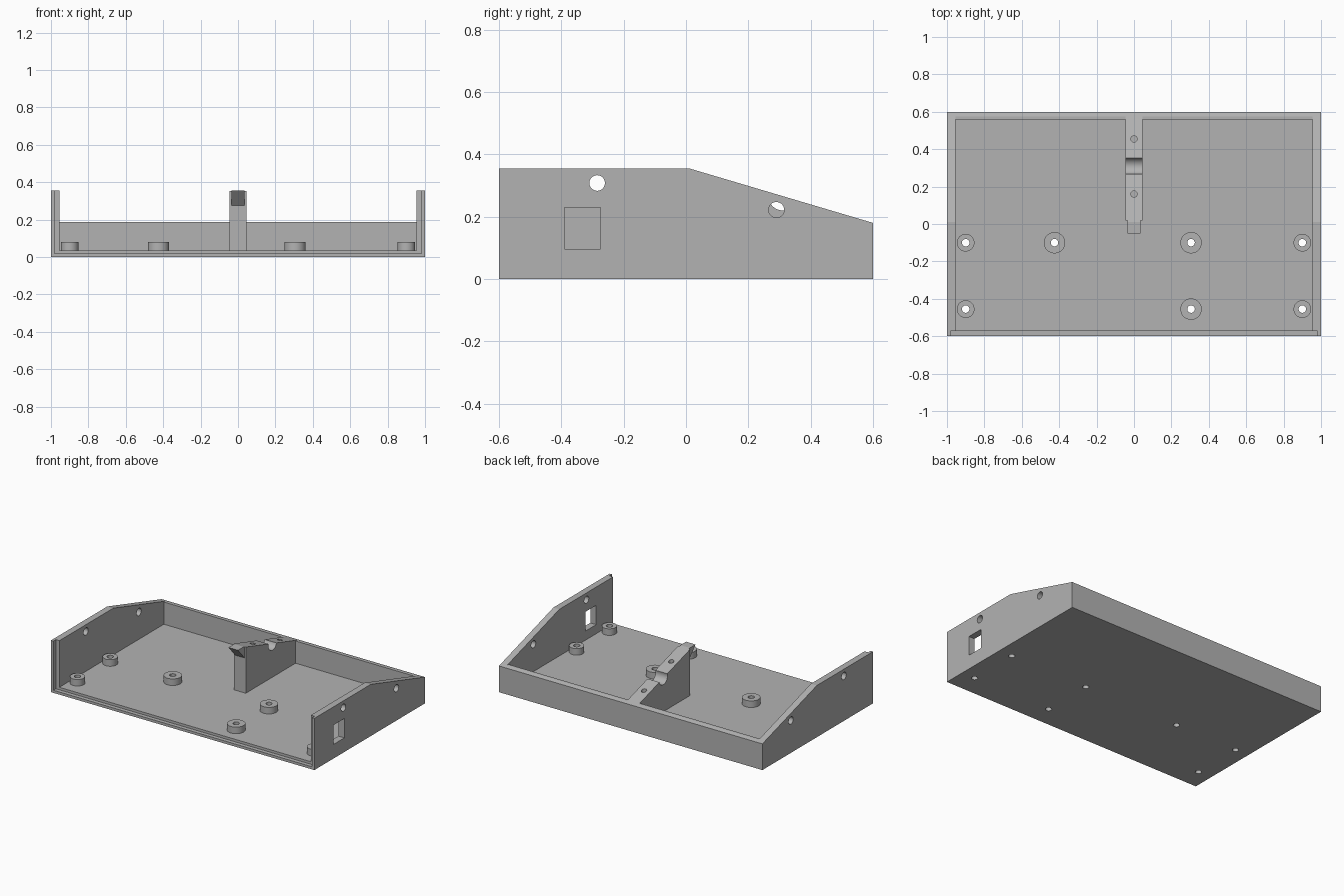
import bpy, bmesh, math
from mathutils import Matrix, Vector

if "Cube" in bpy.data.objects:
    bpy.data.objects.remove(bpy.data.objects["Cube"])

grey = bpy.data.materials.new("mid grey")
grey.diffuse_color = (0.45, 0.45, 0.45, 1)
grey.use_nodes = True
grey.node_tree.nodes["Principled BSDF"].inputs["Base Color"].default_value = grey.diffuse_color


def make(name, bm):
    bmesh.ops.recalc_face_normals(bm, faces=bm.faces)
    me = bpy.data.meshes.new(name)
    bm.to_mesh(me)
    bm.free()
    me.materials.append(grey)
    ob = bpy.data.objects.new(name, me)
    bpy.context.collection.objects.link(ob)
    return ob


def prism(name, profile, x0, x1):
    """Extrude a (y, z) profile along x."""
    bm = bmesh.new()
    face = bm.faces.new([bm.verts.new((x0, y, z)) for y, z in profile])
    out = bmesh.ops.extrude_face_region(bm, geom=[face])["geom"]
    bmesh.ops.translate(bm, vec=(x1 - x0, 0, 0),
                        verts=[v for v in out if isinstance(v, bmesh.types.BMVert)])
    return make(name, bm)


def box(name, x0, x1, y0, y1, z0, z1):
    return prism(name, [(y0, z0), (y1, z0), (y1, z1), (y0, z1)], x0, x1)


def cylinder(name, centre, radius, length, axis="Z"):
    bm = bmesh.new()
    m = Matrix.Translation(Vector(centre))
    if axis == "X":
        m = m @ Matrix.Rotation(math.pi / 2, 4, "Y")
    bmesh.ops.create_cone(bm, cap_ends=True, segments=40, radius1=radius,
                          radius2=radius, depth=length, matrix=m)
    return make(name, bm)


def cut(ob, *cutters):
    bpy.context.view_layer.objects.active = ob
    for c in cutters:
        mod = ob.modifiers.new("cut", "BOOLEAN")
        mod.operation, mod.solver, mod.object = "DIFFERENCE", "EXACT", c
        bpy.ops.object.modifier_apply(modifier=mod.name)
        bpy.data.objects.remove(c)


FLOOR, TOP, BACK = 0.035, 0.355, 0.18


def slope(y):
    return TOP - (y - 0.01) * (TOP - BACK) / 0.59


# Open tray: floor, sloped side walls and low back wall
case = prism("case", [(-0.6, 0), (0.6, 0), (0.6, BACK), (0.01, TOP), (-0.6, TOP)], -1, 1)
cut(case,
    box("cavity", -0.955, 0.955, -0.7, 0.56, FLOOR, 0.5),
    box("back_wall_trim", -0.955, 0.955, 0.5, 0.7, slope(0.575), 0.5),
    box("front_panel_rebate", -0.982, 0.982, -0.7, -0.573, 0.018, 0.5),
    box("socket_opening", 0.9, 1.1, -0.39, -0.275, 0.097, 0.23),
    cylinder("front_side_hole", (0, -0.285, 0.308), 0.025, 2.4, "X"),
    cylinder("rear_side_hole", (0, 0.29, 0.222), 0.025, 2.4, "X"))

# Standoffs with screw holes running through the floor
standoffs = [(-0.9, -0.1, 0.047), (0.9, -0.1, 0.047), (-0.9, -0.455, 0.047),
             (0.9, -0.455, 0.047), (-0.425, -0.1, 0.057), (0.305, -0.1, 0.057),
             (0.305, -0.455, 0.057)]
rings = []
for x, y, r in standoffs:
    ring = cylinder("standoff", (x, y, (FLOOR + 0.08) / 2), r, 0.08 - FLOOR)
    cut(ring, cylinder("screw_hole", (x, y, 0.05), 0.02, 0.3))
    cut(case, cylinder("floor_hole", (x, y, 0.0), 0.02, 0.3))
    rings.append(ring)

# Central support rib with a rod groove and two blind screw holes
support = prism("support_rib", [(0.02, FLOOR), (0.56, FLOOR), (0.56, slope(0.575)),
                                (0.575, slope(0.575)), (0.02, slope(0.02))], -0.045, 0.045)
cut(support,
    cylinder("rod_groove", (0, 0.31, 0.265), 0.045, 0.3, "X"),
    cylinder("rib_hole_front", (0, 0.16, 0.3), 0.017, 0.2),
    cylinder("rib_hole_rear", (0, 0.455, 0.22), 0.017, 0.2))

# Overhanging wedge at the front of the rib
prism("support_nose", [(0.02, 0.275), (0.02, slope(0.02)), (0.01, TOP), (-0.052, TOP)],
      -0.036, 0.036)

# Smooth the round surfaces, keep edges crisp
bpy.ops.object.select_all(action="DESELECT")
for ob in [case, support] + rings:
    ob.select_set(True)
bpy.context.view_layer.objects.active = case
bpy.ops.object.shade_smooth_by_angle(angle=math.radians(12))
